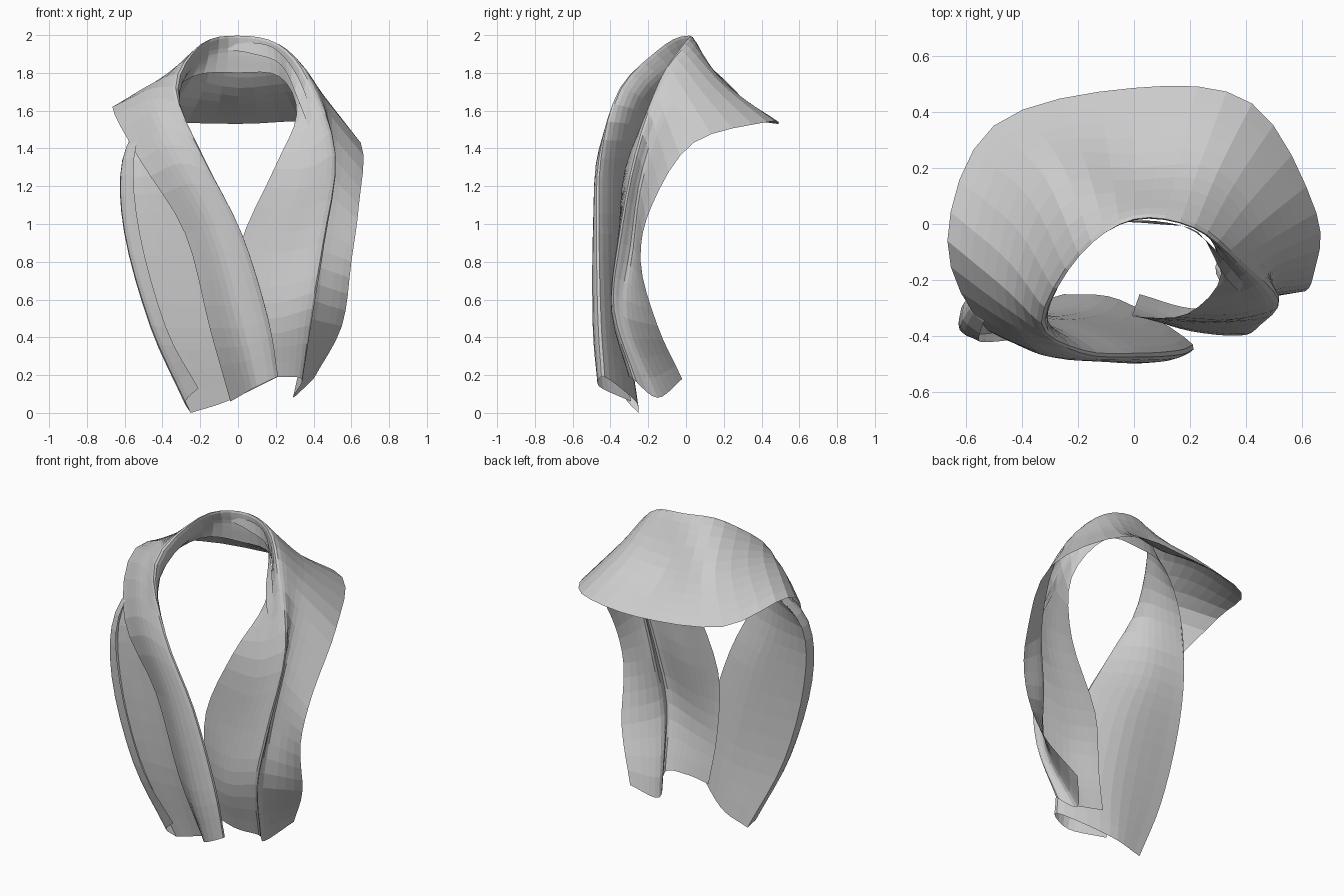
import bpy, bmesh
from mathutils import Vector


def spline(points, steps):
    """Catmull-Rom curve through the points."""
    p = [Vector(q) for q in points]
    p = [2 * p[0] - p[1]] + p + [2 * p[-1] - p[-2]]
    out = []
    for i in range(1, len(p) - 2):
        a, b, c, d = p[i - 1:i + 3]
        for k in range(steps):
            t = k / steps
            out.append(0.5 * (2 * b + (c - a) * t + (2 * a - 5 * b + 4 * c - d) * t * t
                              + (3 * b - a - 3 * c + d) * t ** 3))
    return out + [p[-2]]


def cloth(name, rails, along=4, across=5):
    """Loft a sheet of cloth over rails that run along its length."""
    lengths = [spline(r, along) for r in rails]
    sections = [spline(s, across) for s in zip(*lengths)]
    bm = bmesh.new()
    grid = [[bm.verts.new(v) for v in s] for s in sections]
    for a, b in zip(grid, grid[1:]):
        for i in range(len(a) - 1):
            bm.faces.new((a[i], a[i + 1], b[i + 1], b[i]))
    bmesh.ops.remove_doubles(bm, verts=bm.verts, dist=0.0005)
    bmesh.ops.recalc_face_normals(bm, faces=bm.faces)
    mesh = bpy.data.meshes.new(name)
    bm.to_mesh(mesh)
    bm.free()
    obj = bpy.data.objects.new(name, mesh)
    bpy.context.collection.objects.link(obj)
    return obj


# Rails run from the left hanging end, round the neck, to the right hanging end
outer_edge = [(-.04, -.29, .06), (-.15, -.37, .45), (-.28, -.41, .95), (-.52, -.38, 1.34),
              (-.665, -.06, 1.62), (-.50, .35, 1.55), (0, .485, 1.53), (.42, .43, 1.54),
              (.65, .04, 1.43), (.64, -.18, 1.10), (.60, -.24, .80), (.55, -.15, .46),
              (.40, -.02, .18)]
outer_drape = [(.10, -.46, .14), (.03, -.49, .45), (-.12, -.49, .98), (-.35, -.45, 1.42),
               (-.46, -.23, 1.715), (-.32, .17, 1.77), (0, .20, 1.72), (.30, .19, 1.74),
               (.48, -.06, 1.64), (.49, -.22, 1.27), (.43, -.28, .87), (.39, -.31, .50),
               (.29, -.15, .08)]
neck_fold = [(.21, -.43, .19), (.16, -.45, .50), (.02, -.46, .95), (-.18, -.45, 1.35),
             (-.33, -.35, 1.72), (-.20, -.10, 1.95), (0, .03, 1.99), (.22, .00, 1.95),
             (.38, -.13, 1.77), (.515, -.27, 1.37), (.45, -.36, .90), (.39, -.39, .55),
             (.34, -.28, .18)]
inner_drape = [(-.05, -.27, .065), (-.11, -.32, .45), (-.23, -.34, .95), (-.37, -.33, 1.35),
               (-.32, -.25, 1.68), (-.20, -.05, 1.87), (0, .02, 1.91), (.21, .00, 1.87),
               (.34, -.15, 1.68), (.38, -.32, 1.30), (.24, -.36, .85), (.20, -.38, .50),
               (.20, -.30, .19)]
inner_edge = [(-.25, -.25, .00), (-.46, -.31, .45), (-.59, -.32, .95), (-.605, -.28, 1.33),
              (-.46, -.14, 1.60), (-.24, -.02, 1.78), (0, .03, 1.80), (.22, .01, 1.78),
              (.31, -.18, 1.58), (.19, -.32, 1.29), (.01, -.33, .88), (.00, -.31, .50),
              (.02, -.25, .20)]
cloth("draped_scarf", [outer_edge, outer_drape, neck_fold, inner_drape, inner_edge])

# Edge of the left rear layer turned forward
turn_bulge = [(-.28, -.31, .06), (-.46, -.38, .46), (-.60, -.39, .96), (-.61, -.34, 1.34),
              (-.48, -.17, 1.62)]
turn_edge = [(-.21, -.34, .13), (-.38, -.40, .45), (-.52, -.42, .95), (-.55, -.39, 1.35),
             (-.46, -.18, 1.63)]
cloth("left_turned_edge", [inner_edge[:5], turn_bulge, turn_edge], across=3)

# Gathered ply between the layers at the right of the neck, tapering at both ends
ply_top = [(-.10, .01, 1.94), (.08, .01, 1.96), (.22, -.03, 1.91), (.35, -.16, 1.71),
           (.46, -.30, 1.32)]
ply_low = [(-.10, .01, 1.93), (.08, .00, 1.90), (.23, -.03, 1.84), (.325, -.19, 1.64),
           (.45, -.30, 1.31)]
cloth("neck_ply", [ply_top, ply_low], across=3)
